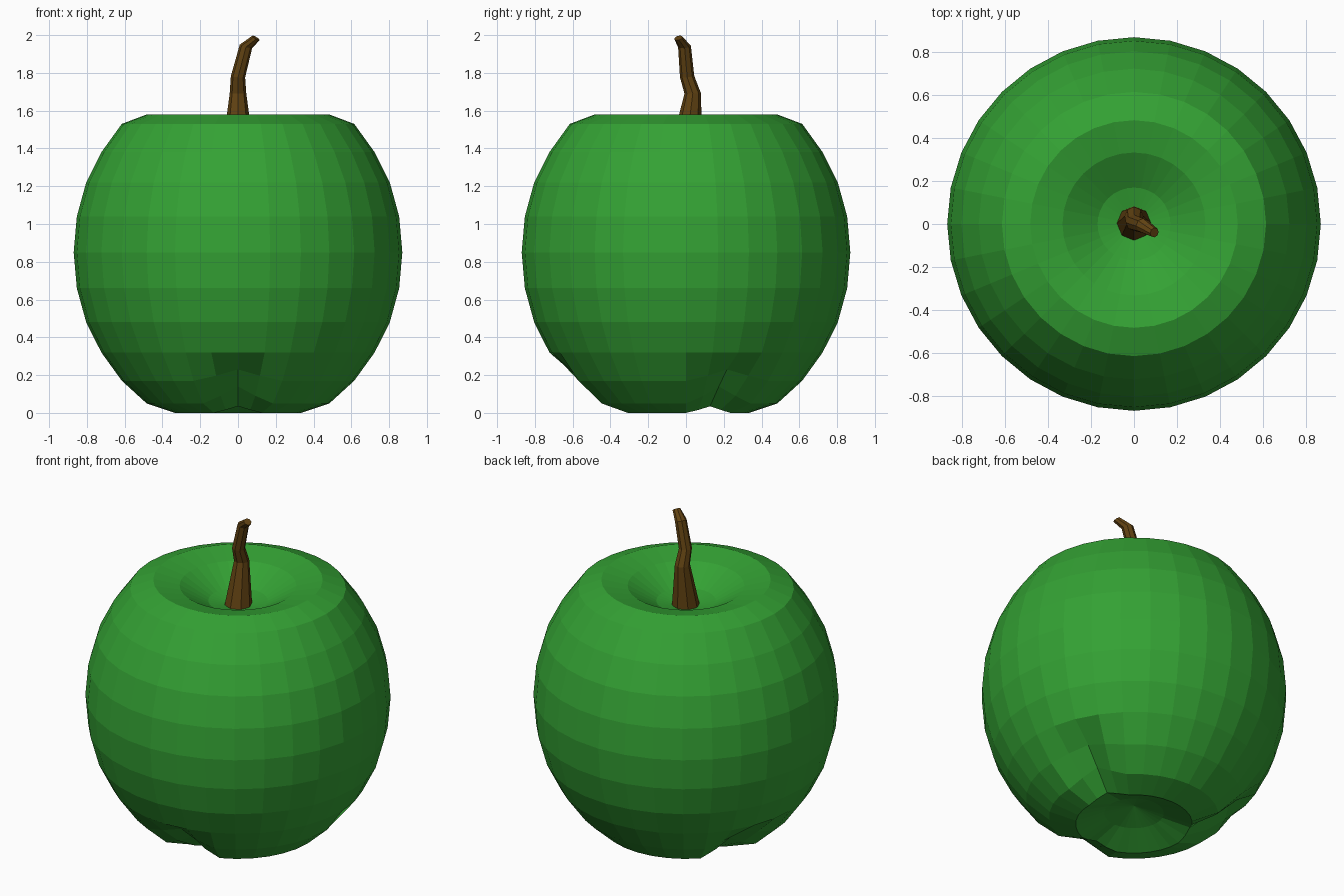
import bpy, math
from mathutils import Vector

if "Cube" in bpy.data.objects:
    bpy.data.objects.remove(bpy.data.objects["Cube"])


def material(name, rgb):
    m = bpy.data.materials.new(name)
    m.diffuse_color = (*rgb, 1)
    m.use_nodes = True
    m.node_tree.nodes["Principled BSDF"].inputs["Base Color"].default_value = m.diffuse_color
    return m


def make_object(name, verts, faces, mat):
    me = bpy.data.meshes.new(name)
    me.from_pydata(verts, [], faces)
    me.materials.append(mat)
    me.update()
    ob = bpy.data.objects.new(name, me)
    bpy.context.collection.objects.link(ob)
    return ob


def bridge(rings, n):
    """Quads between consecutive rings of n vertices, listed bottom to top."""
    return [(r * n + i, r * n + (i + 1) % n, (r + 1) * n + (i + 1) % n, (r + 1) * n + i)
            for r in range(rings - 1) for i in range(n)]


green = material("apple green", (0.034, 0.36, 0.034))
brown = material("stem brown", (0.12, 0.055, 0.006))

# Apple body: sphere-like rings with a sunken top and underside
SIDES, R = 32, 0.87
heights = [0.07, 0.0, 0.0, 0.05, 0.17, 0.32, 0.48, 0.66, 0.85,
           1.04, 1.22, 1.38, 1.53, 1.58, 1.545, 1.45]
heights.pop(1)  # fifteen rings between the poles
# Three pinched dents around the underside: ring -> (lift, inward scale)
dent_rings = {1: (0.035, 1.0), 2: (0.09, 0.94), 3: (0.06, 0.92)}
dent_steps = (24, 2, 14)
falloff = {0: 1.0, 1: 0.45}

verts = []
for k, z in enumerate(heights):
    radius = R * math.sin(math.pi * (k + 1) / 16)
    lift, squeeze = dent_rings.get(k, (0, 1))
    for i in range(SIDES):
        gap = min(min(abs(i - d), SIDES - abs(i - d)) for d in dent_steps)
        w = falloff.get(gap, 0)
        r = radius * (1 + (squeeze - 1) * w)
        a = math.tau * i / SIDES
        verts.append((r * math.cos(a), r * math.sin(a), z + lift * w))
faces = bridge(15, SIDES)
bottom, top = len(verts), len(verts) + 1
verts += [(0, 0, 0.12), (0, 0, 1.41)]
last = 14 * SIDES
for i in range(SIDES):
    j = (i + 1) % SIDES
    faces += [(bottom, j, i), (top, last + i, last + j)]
make_object("apple_body", verts, faces, green)

# Stem: bent, tapering eight-sided tube
path = [((0, 0, 1.40), 0.083), ((0, 0.036, 1.69), 0.044), ((0, 0.006, 1.78), 0.038),
        ((0.042, -0.008, 1.94), 0.034), ((0.095, -0.04, 1.985), 0.023)]
N = 8
tilts = [(0, 0, 1), (0, 0, 1), (0.1, -0.1, 1), (0.3, -0.1, 1), (0.6, -0.3, 1)]
verts = []
for (c, r), t in zip(path, tilts):
    t = Vector(t).normalized()
    x = (Vector((1, 0, 0)) - t * t.x).normalized()
    y = t.cross(x)
    for i in range(N):
        a = math.tau * i / N
        verts.append(Vector(c) + (x * math.cos(a) + y * math.sin(a)) * r)
faces = bridge(len(path), N)
faces += [tuple(reversed(range(N))), tuple(range(len(verts) - N, len(verts)))]
make_object("stem", verts, faces, brown)
